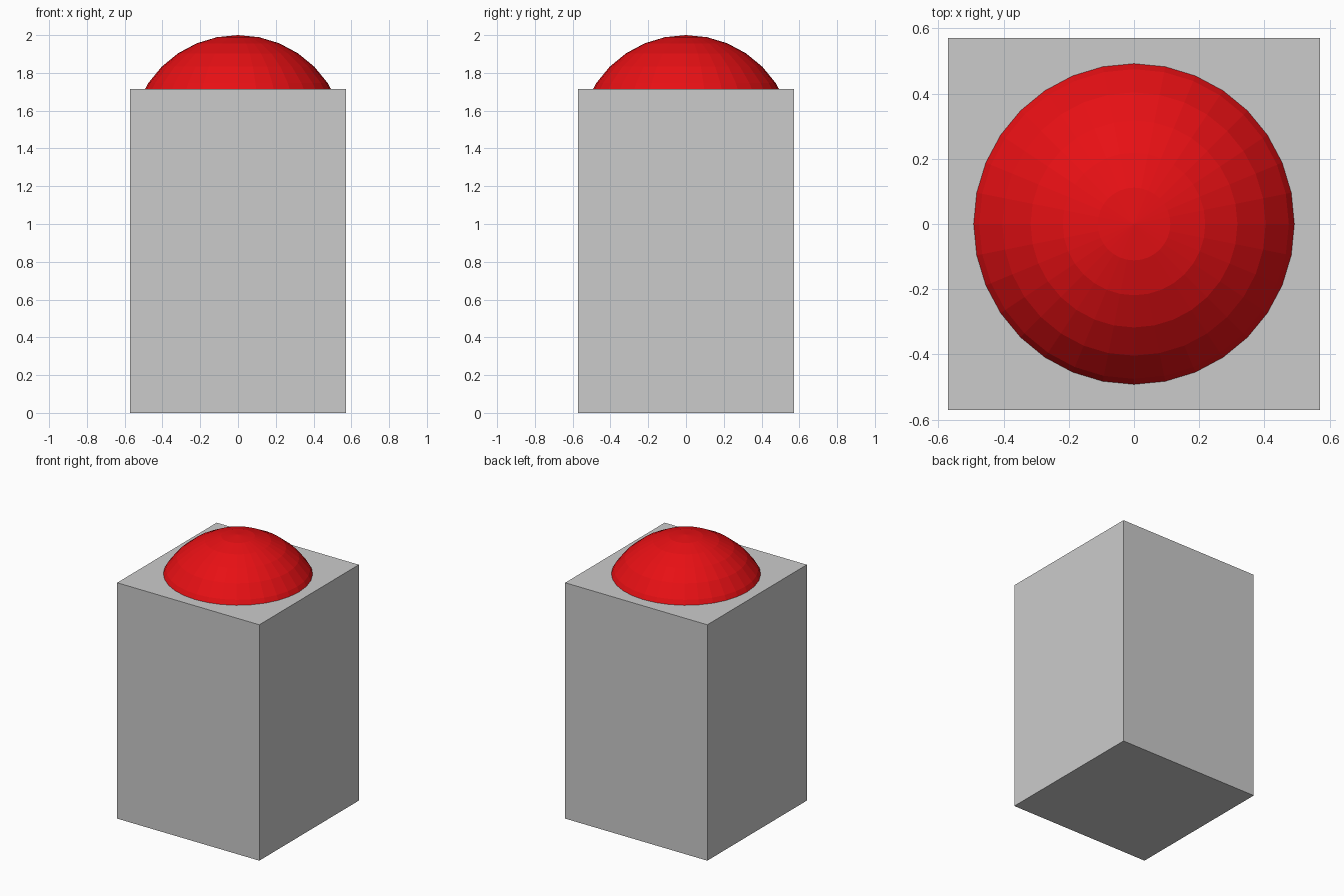
import bpy

if "Cube" in bpy.data.objects:
    bpy.data.objects.remove(bpy.data.objects["Cube"])

S = 4 / 7          # half width of the block
H = 3 * S          # block height

# Block: square pedestal standing on the floor
bpy.ops.mesh.primitive_cube_add(size=1, location=(0, 0, H / 2))
block = bpy.context.object
block.name = "pedestal"
block.scale = (2 * S, 2 * S, H)
bpy.ops.object.transform_apply(location=False, rotation=False, scale=True)

# Button: faceted ball sunk into the top of the block
bpy.ops.mesh.primitive_uv_sphere_add(segments=32, ring_count=16, radius=S,
                                     location=(0, 0, 2 - S))
button = bpy.context.object
button.name = "button"
red = bpy.data.materials.new("red")
red.diffuse_color = (0.8, 0.005, 0.007, 1)
red.use_nodes = True
red.node_tree.nodes["Principled BSDF"].inputs["Base Color"].default_value = red.diffuse_color
button.data.materials.append(red)
